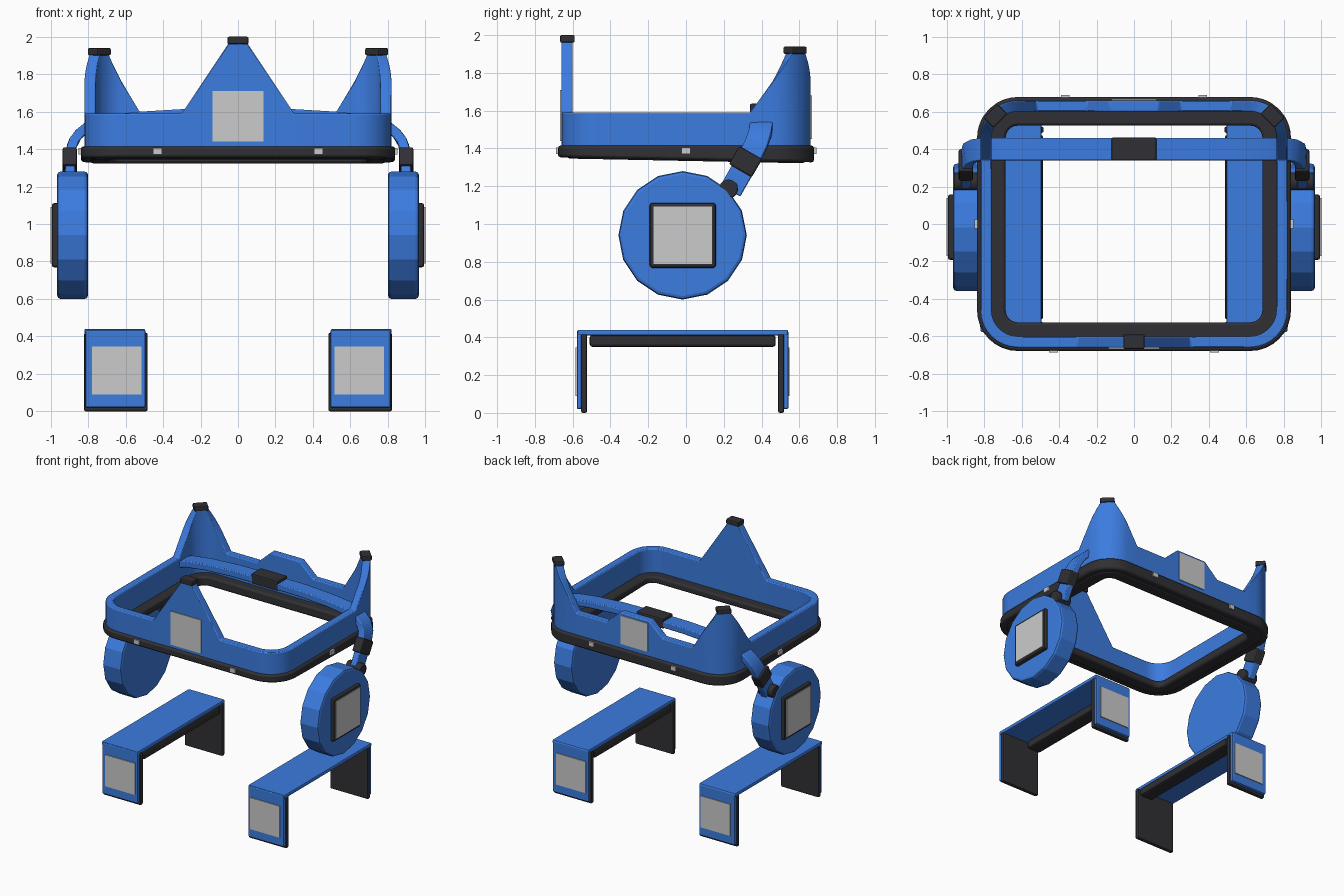
import bpy, bmesh, math
from mathutils import Vector, Matrix

if "Cube" in bpy.data.objects:
    bpy.data.objects.remove(bpy.data.objects["Cube"])


def material(name, rgb):
    m = bpy.data.materials.new(name)
    m.diffuse_color = (*rgb, 1)
    m.use_nodes = True
    m.node_tree.nodes["Principled BSDF"].inputs["Base Color"].default_value = m.diffuse_color
    return m


BLUE = material("blue", (0.045, 0.2, 0.74))
DARK = material("dark", (0.03, 0.03, 0.035))


def finish(name, bm, mat=None, bevel=0.0, smooth=False):
    bmesh.ops.recalc_face_normals(bm, faces=bm.faces)
    me = bpy.data.meshes.new(name)
    bm.to_mesh(me)
    bm.free()
    ob = bpy.data.objects.new(name, me)
    bpy.context.collection.objects.link(ob)
    if mat:
        me.materials.append(mat)
    if smooth:
        bpy.ops.object.select_all(action='DESELECT')
        ob.select_set(True)
        bpy.context.view_layer.objects.active = ob
        bpy.ops.object.shade_smooth_by_angle(angle=math.radians(30))
    if bevel:
        b = ob.modifiers.new("bevel", 'BEVEL')
        b.width, b.segments, b.limit_method = bevel, 2, 'ANGLE'
        b.angle_limit = math.radians(40)
    return ob


def box(name, x, y, z, mat=None, bevel=0.0, rot=None):
    """Box from (min, max) ranges, optionally rotated about its centre."""
    bm = bmesh.new()
    bmesh.ops.create_cube(bm, size=1)
    bmesh.ops.scale(bm, vec=(abs(x[1] - x[0]), y[1] - y[0], z[1] - z[0]), verts=bm.verts)
    if rot:
        bmesh.ops.rotate(bm, matrix=rot, verts=bm.verts)
    bmesh.ops.translate(bm, vec=(sum(x) / 2, sum(y) / 2, sum(z) / 2), verts=bm.verts)
    return finish(name, bm, mat, bevel)


def disc(name, centre, radius, depth, sides, mat, bevel, smooth=False):
    """Cylinder with its axis along x."""
    bm = bmesh.new()
    bmesh.ops.create_cone(bm, cap_ends=True, segments=sides, radius1=radius, radius2=radius, depth=depth)
    bmesh.ops.rotate(bm, matrix=Matrix.Rotation(math.pi / 2, 3, 'Y'), verts=bm.verts)
    bmesh.ops.translate(bm, vec=centre, verts=bm.verts)
    return finish(name, bm, mat, bevel, smooth)


# Rounded-rectangle outline: (centre x, centre y, normal x, normal y, crown height)
X, Y, R, RIM = 0.82, 0.66, 0.2, 1.59
CX, CY = X - R, Y - R


def arc(sy, degrees, height):
    out = []
    for a in degrees:
        t = math.radians(a)
        out.append((CX, sy * CY, math.cos(t), math.sin(t), height(a)))
    return out


def corner_peak(a):
    s = R * abs(math.radians(a - 45))
    return 1.91 - 0.32 * max(0, s - 0.05) / 0.225


half = [(0.05, -CY, 0, -1, 1.965), (0.30, -CY, 0, -1, RIM)]
half += arc(-1, [-90 + 11.25 * i for i in range(9)], lambda a: RIM)
half += [(CX, 0.34, 1, 0, RIM)]
half += arc(1, [0, 10, 20, 30.7, 45, 59.3, 70, 80, 90], corner_peak)
half += [(0.52, CY, 0, 1, RIM), (0.25, CY, 0, 1, RIM), (0.13, CY, 0, 1, 1.70)]
outline = half + [(-x, y, -nx, ny, h) for x, y, nx, ny, h in reversed(half)]


def ring(name, outer, inner, top, bottom, mat, bevel):
    """Closed wall around the outline; top and bottom are functions of (y, crown height)."""
    bm = bmesh.new()
    rows = []
    for cx, cy, nx, ny, h in outline:
        row = []
        for off, f in ((outer, bottom), (outer, top), (inner, top), (inner, bottom)):
            x, y = cx + nx * (R + off), cy + ny * (R + off)
            row.append(bm.verts.new((x, y, f(y, h))))
        rows.append(row)
    for i, a in enumerate(rows):
        b = rows[(i + 1) % len(rows)]
        for k in range(4):
            j = (k + 1) % 4
            bm.faces.new((a[k], b[k], b[j], a[j]))
    return finish(name, bm, mat, bevel, True)


# Crown wall with peaks, dark trim and inner padding
ring("crown_wall", 0, -0.06, lambda y, h: h, lambda y, h: 1.39, BLUE, 0.007)
ring("crown_trim", 0.018, -0.05, lambda y, h: 1.415, lambda y, h: 1.34 - 0.02 * y, DARK, 0.014)
ring("crown_padding", -0.03, -0.135, lambda y, h: 1.40, lambda y, h: 1.334 - 0.02 * y, DARK, 0.014)

# Crown tips and panels
box("front_tip", (-0.056, 0.056), (-0.667, -0.589), (1.96, 2.0), DARK, 0.008)
box("front_panel", (-0.137, 0.137), (-0.667, -0.65), (1.44, 1.71))
box("back_panel", (-0.12, 0.12), (0.65, 0.667), (1.45, 1.68))

# Headband running over the top and down into the ear arms
BAND = [(0, 0.40, 1.59), (0.3, 0.40, 1.587), (0.55, 0.40, 1.572), (0.72, 0.40, 1.55),
        (0.80, 0.40, 1.522), (0.85, 0.392, 1.48), (0.882, 0.375, 1.43),
        (0.897, 0.34, 1.36), (0.897, 0.235, 1.175)]
path = [Vector((-x, y, z)) for x, y, z in reversed(BAND[1:])] + [Vector(p) for p in BAND]
bm = bmesh.new()
rows = []
for i, p in enumerate(path):
    t = (path[min(i + 1, len(path) - 1)] - path[max(i - 1, 0)]).normalized()
    w = Vector((0, 1, 0))
    w = (w - t * w.dot(t)).normalized()
    n = t.cross(w)
    rows.append([bm.verts.new(p + w * a * 0.06 + n * b * 0.026)
                 for a, b in ((-1, -1), (1, -1), (1, 1), (-1, 1))])
for a, b in zip(rows, rows[1:]):
    for k in range(4):
        bm.faces.new((a[k], a[(k + 1) % 4], b[(k + 1) % 4], b[k]))
bm.faces.new(rows[0])
bm.faces.new(rows[-1])
finish("headband", bm, BLUE, 0.007, True)
box("headband_pad", (-0.12, 0.12), (0.338, 0.462), (1.555, 1.637), DARK, 0.01)

for s, side in ((-1, "left"), (1, "right")):
    def xr(a, b):
        return (min(s * a, s * b), max(s * a, s * b))

    # Corner tips and trim studs
    box(side + "_corner_tip", xr(0.687, 0.793), (0.54, 0.615), (1.90, 1.94), DARK, 0.008,
        Matrix.Rotation(-s * math.pi / 4, 3, 'Z'))
    box(side + "_front_stud", xr(0.405, 0.455), (-0.687, -0.66), (1.37, 1.405))
    box(side + "_back_stud", xr(0.345, 0.39), (0.66, 0.69), (1.37, 1.405))
    box(side + "_side_stud", xr(0.82, 0.852), (-0.025, 0.025), (1.37, 1.405))

    # Ear arm clamp and hinge
    box(side + "_arm_clamp", xr(0.86, 0.936), (0.245, 0.385), (1.275, 1.385), DARK, 0.01,
        Matrix.Rotation(math.radians(-30), 3, 'X'))
    disc(side + "_hinge", (s * 0.897, 0.225, 1.185), 0.05, 0.13, 20, DARK, 0.008, True)

    # Ear disc with framed panel
    disc(side + "_ear_disc", (s * 0.883, -0.018, 0.94), 0.34, 0.165, 16, BLUE, 0.018)
    box(side + "_ear_frame", xr(0.94, 0.994), (-0.192, 0.158), (0.768, 1.112), DARK, 0.014)
    box(side + "_ear_panel", xr(0.96, 1.0), (-0.172, 0.138), (0.788, 1.092))

    # Shoulder bracket: top plate and pad
    box(side + "_bracket_top", xr(0.495, 0.82), (-0.575, 0.54), (0.41, 0.44), BLUE, 0.008)
    box(side + "_bracket_pad", xr(0.485, 0.60), (-0.51, 0.475), (0.35, 0.412), DARK, 0.014)
    # Bracket end plates, mirrored about the bracket centre
    for e, end in ((-1, "front"), (1, "back")):
        def yr(a, b):
            return (min(e * a, e * b) - 0.018, max(e * a, e * b) - 0.018)
        tag = side + "_bracket_" + end
        box(tag + "_plate", xr(0.495, 0.815), yr(0.53, 0.56), (0.02, 0.435), BLUE, 0.008)
        box(tag + "_lining", xr(0.482, 0.822), yr(0.505, 0.538), (0.0, 0.42), DARK, 0.01)
        box(tag + "_panel", xr(0.515, 0.78), yr(0.55, 0.567), (0.09, 0.345))
